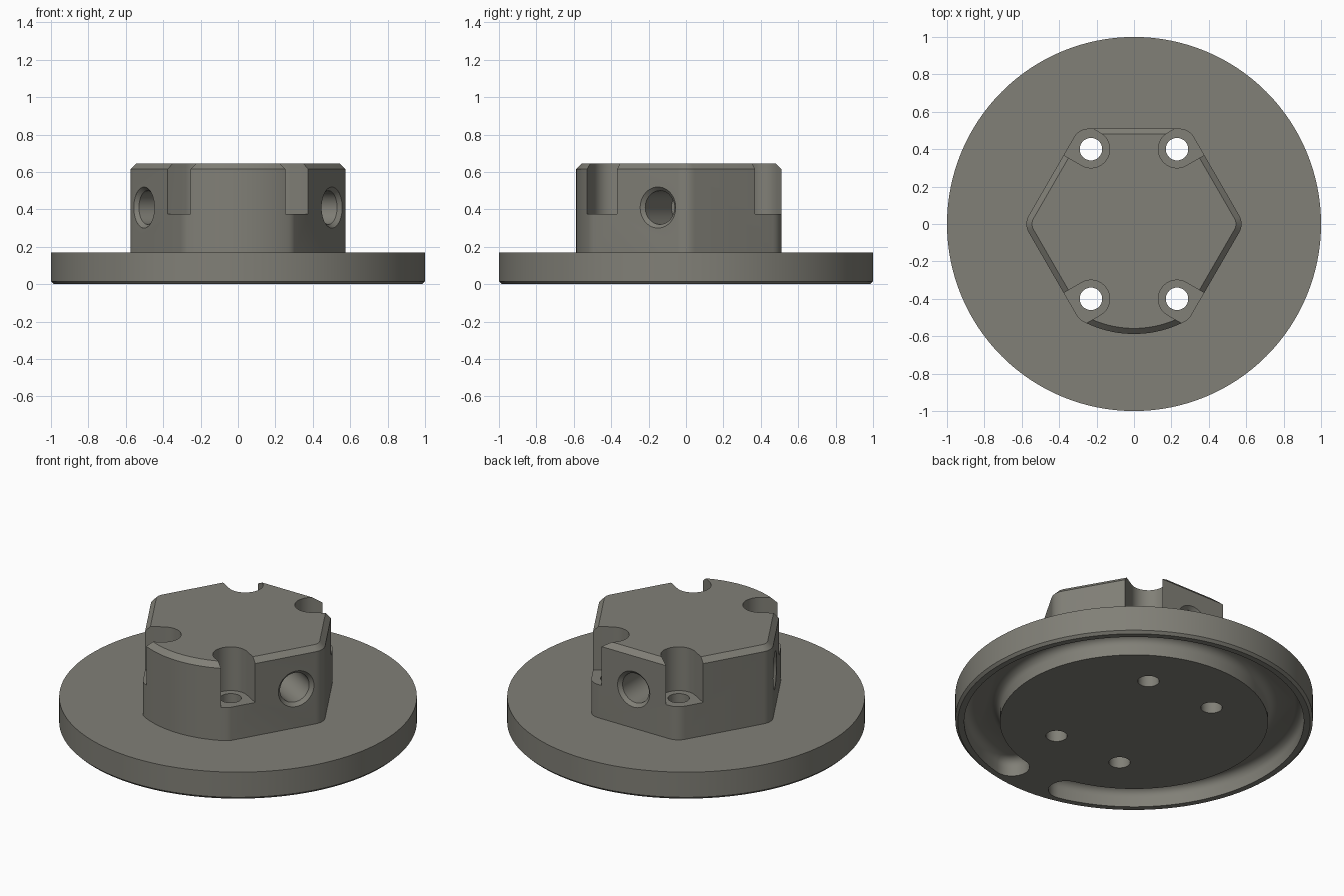
import bpy, bmesh
from math import sin, cos, pi, radians, degrees, acos
from mathutils import Matrix, Vector

if "Cube" in bpy.data.objects:
    bpy.data.objects.remove(bpy.data.objects["Cube"])


def loft(name, rings, matrix=Matrix()):
    """Closed solid through a stack of outlines given as (points, z)."""
    bm = bmesh.new()
    loops = [[bm.verts.new((x, y, z)) for x, y in pts] for pts, z in rings]
    n = len(loops[0])
    for a, b in zip(loops, loops[1:]):
        for i in range(n):
            j = (i + 1) % n
            bm.faces.new((a[i], a[j], b[j], b[i]))
    bm.faces.new(loops[0][::-1])
    bm.faces.new(loops[-1])
    bm.transform(matrix)
    bmesh.ops.recalc_face_normals(bm, faces=bm.faces[:])
    mesh = bpy.data.meshes.new(name)
    bm.to_mesh(mesh)
    bm.free()
    ob = bpy.data.objects.new(name, mesh)
    bpy.context.collection.objects.link(ob)
    return ob


def arc(cx, cy, r, a0, a1, n):
    """Points on an arc, angles in degrees, both ends included."""
    return [(cx + r * cos(radians(a0 + (a1 - a0) * i / n)),
             cy + r * sin(radians(a0 + (a1 - a0) * i / n))) for i in range(n + 1)]


def polar(r, a):
    return r * cos(radians(a)), r * sin(radians(a))


def circle(r, n=48):
    return arc(0, 0, r, 0, 360, n)[:-1]


def combine(target, tool, operation):
    """Apply a boolean and remove the helper object."""
    tool.hide_render = True
    mod = target.modifiers.new(tool.name, 'BOOLEAN')
    mod.operation, mod.solver, mod.object = operation, 'EXACT', tool
    bpy.context.view_layer.objects.active = target
    bpy.ops.object.modifier_apply(modifier=mod.name)
    bpy.data.objects.remove(tool)


def hub_outline(inset):
    """Hexagon with rounded corners and a bulged front side."""
    apothem, bulge, f = 0.51, 0.588, 0.09
    reach = (apothem - f) / cos(pi / 6)
    pts = []
    for k in range(4):
        pts += arc(*polar(reach, 60 * k), f - inset, 60 * k - 30, 60 * k + 30, 6)
    # corners where the flat sides blend into the bulge
    turn = 30 + degrees(acos((apothem - f) / (bulge - f)))
    pts += arc(*polar(bulge - f, 180 + turn), f - inset, 210, 180 + turn, 4)
    pts += arc(0, 0, bulge - inset, 180 + turn, 360 - turn, 20)[1:-1]
    pts += arc(*polar(bulge - f, -turn), f - inset, -turn, -30, 4)[:-1]
    return pts


def groove_outline(w):
    """Open ring around the flange centre with round ends."""
    mid, a0, a1 = 0.85, -90 + 13.5, 270 - 13.5
    return (arc(0, 0, mid + w, a0, a1, 110)
            + arc(*polar(mid, a1), w, a1, a1 + 180, 12)[1:-1]
            + arc(0, 0, mid - w, a1, a0, 110)
            + arc(*polar(mid, a0), w, a0 + 180, a0 + 360, 12)[1:-1])


# Flange disc with a chamfered lower edge
body = loft("flange_with_hub", [(circle(0.985, 128), 0),
                                (circle(1, 128), 0.015),
                                (circle(1, 128), 0.17)])

# Raised hub with a chamfered top
hub = loft("hub", [(hub_outline(0), 0.13), (hub_outline(0), 0.615),
                   (hub_outline(0.03), 0.645)])
combine(body, hub, 'UNION')

# Groove under the flange, interrupted at the front, with a filleted floor
fil = 0.05
rings = [(groove_outline(0.1), -0.1)]
for i in range(6):
    t = i / 5 * pi / 2
    rings.append((groove_outline(0.1 - fil * (1 - cos(t))), 0.11 - fil + fil * sin(t)))
combine(body, loft("groove_cutter", rings), 'DIFFERENCE')

# Four bolt holes, each with a pocket open towards the nearest hub side
for sx in (-1, 1):
    for sy in (-1, 1):
        place = Matrix.Translation((0.23 * sx, 0.4 * sy, 0))
        combine(body, loft("bolt_hole_cutter", [(circle(0.06), -0.1),
                                                (circle(0.06), 0.5)], place), 'DIFFERENCE')
        slot = arc(0, 0, 0.1, 90, 270, 24) + [(0.4, -0.1), (0.4, 0.1)]
        turn = Matrix.Rotation(radians(30 if sx > 0 else 150) * sy, 4, 'Z')
        combine(body, loft("pocket_cutter", [(slot, 0.375), (slot, 0.8)],
                           place @ turn), 'DIFFERENCE')

# Three countersunk blind holes in the hub sides
for px, py, angle in ((0.502, -0.15, -30), (-0.502, -0.15, 210), (0, 0.51, 90)):
    out = Vector((*polar(1, angle), 0))
    m = Matrix.Translation((px, py, 0.41)) @ out.to_track_quat('Z', 'Y').to_matrix().to_4x4()
    combine(body, loft("side_hole_cutter", [(circle(0.09), -0.3), (circle(0.09), -0.02),
                                            (circle(0.11), 0), (circle(0.11), 0.05)], m),
            'DIFFERENCE')

# Dark olive-grey colour
paint = bpy.data.materials.new("olive_grey")
paint.diffuse_color = (0.22, 0.215, 0.185, 1)
paint.use_nodes = True
paint.node_tree.nodes["Principled BSDF"].inputs["Base Color"].default_value = paint.diffuse_color
body.data.materials.clear()
body.data.materials.append(paint)

# Smooth curved walls, crisp edges
bpy.ops.object.select_all(action='DESELECT')
body.select_set(True)
bpy.context.view_layer.objects.active = body
bpy.ops.object.shade_smooth_by_angle(angle=radians(25))
